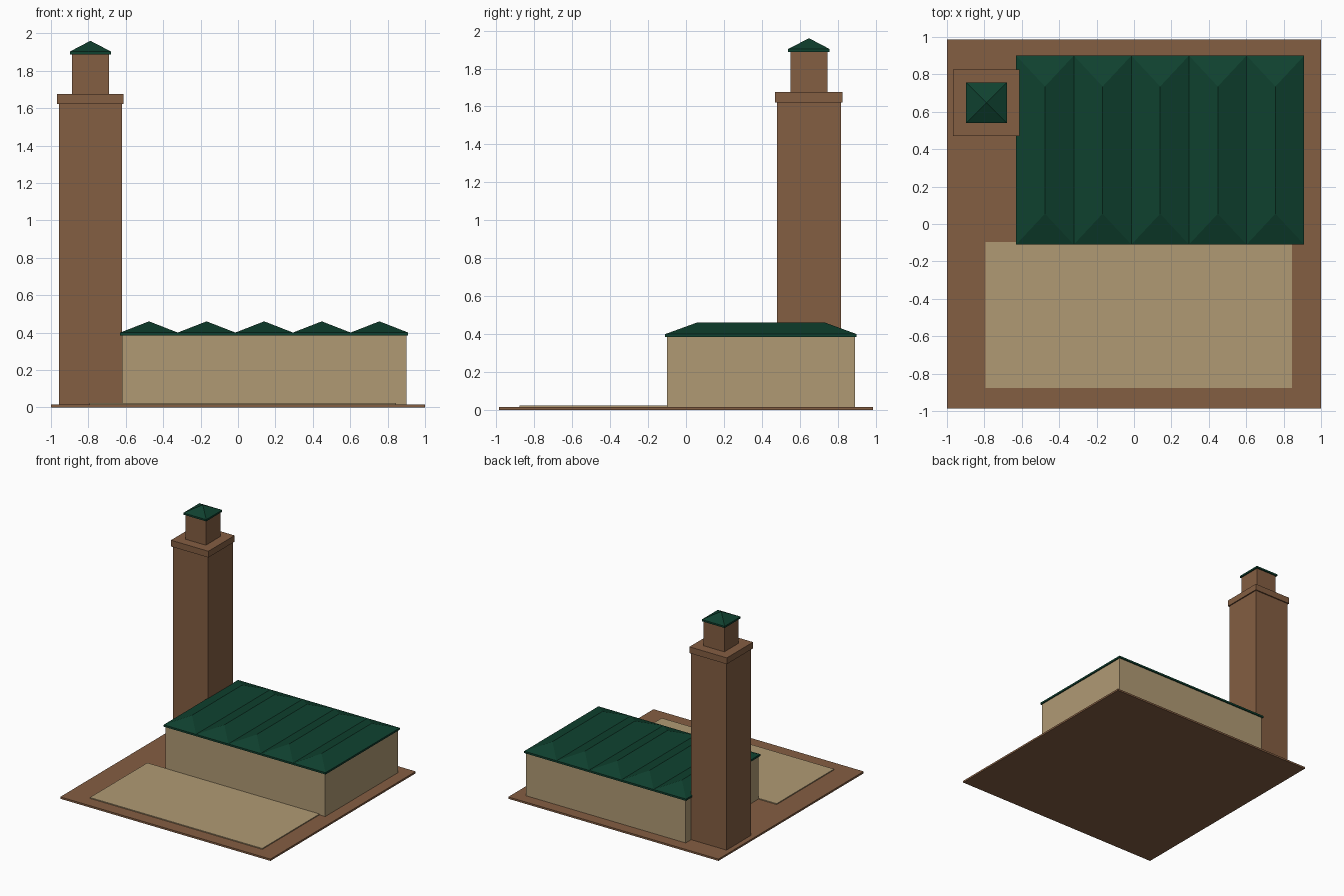
import bpy

if "Cube" in bpy.data.objects:
    bpy.data.objects.remove(bpy.data.objects["Cube"])


def linear(c):
    c /= 255
    return c / 12.92 if c <= 0.04045 else ((c + 0.055) / 1.055) ** 2.4


def material(name, rgb):
    m = bpy.data.materials.new(name)
    m.diffuse_color = (*[linear(c) for c in rgb], 1)
    m.use_nodes = True
    m.node_tree.nodes["Principled BSDF"].inputs["Base Color"].default_value = m.diffuse_color
    return m


BRICK = material("brick brown", (132, 94, 66))
SAND = material("sand stone", (176, 154, 116))
GREEN = material("dark green tile", (15, 65, 47))


def mesh_object(name, verts, faces, mat):
    me = bpy.data.meshes.new(name)
    me.from_pydata(verts, [], faces)
    me.materials.append(mat)
    ob = bpy.data.objects.new(name, me)
    bpy.context.collection.objects.link(ob)
    return ob


def rect(x0, x1, y0, y1, z):
    return [(x0, y0, z), (x1, y0, z), (x1, y1, z), (x0, y1, z)]


SIDES = [(i, (i + 1) % 4, (i + 1) % 4 + 4, i + 4) for i in range(4)]


def box(name, x0, x1, y0, y1, z0, z1, mat):
    verts = rect(x0, x1, y0, y1, z0) + rect(x0, x1, y0, y1, z1)
    return mesh_object(name, verts, [(3, 2, 1, 0), (4, 5, 6, 7)] + SIDES, mat)


def square_box(name, cx, cy, half, z0, z1, mat):
    return box(name, cx - half, cx + half, cy - half, cy + half, z0, z1, mat)


def hip_roof(name, x0, x1, y0, y1, z0, z1, inset, mat):
    """Hipped roof with its ridge running along y."""
    xm = (x0 + x1) / 2
    verts = rect(x0, x1, y0, y1, z0) + [(xm, y0 + inset, z1), (xm, y1 - inset, z1)]
    faces = [(3, 2, 1, 0), (0, 1, 4), (1, 2, 5, 4), (2, 3, 5), (3, 0, 4, 5)]
    return mesh_object(name, verts, faces, mat)


# Ground slab and paved courtyard
box("base_slab", -1, 1, -0.987, 0.987, 0, 0.016, BRICK)
box("courtyard", -0.795, 0.845, -0.877, -0.097, 0.016, 0.024, SAND)

# Prayer hall with a row of parallel hipped roofs
box("hall_walls", -0.62, 0.90, -0.10, 0.89, 0.016, 0.384, SAND)
RX0, RX1, RY0, RY1 = -0.63, 0.91, -0.11, 0.90
box("hall_eaves", RX0, RX1, RY0, RY1, 0.384, 0.40, GREEN)
bays = 5
width = (RX1 - RX0) / bays
for i in range(bays):
    hip_roof(f"hall_roof_{i + 1}", RX0 + i * width, RX0 + (i + 1) * width,
             RY0, RY1, 0.40, 0.46, 0.165, GREEN)

# Square tower: shaft, gallery, lantern
TX, TY = -0.789, 0.648
square_box("tower_shaft", TX, TY, 0.168, 0.016, 1.622, BRICK)
square_box("tower_gallery", TX, TY, 0.178, 1.622, 1.676, BRICK)
square_box("tower_lantern", TX, TY, 0.098, 1.676, 1.888, BRICK)

# Tower cap: thin eave and four-sided pyramid
h = 0.109
square_box("tower_eave", TX, TY, h, 1.888, 1.903, GREEN)
mesh_object("tower_roof", rect(TX - h, TX + h, TY - h, TY + h, 1.903) + [(TX, TY, 1.96)],
            [(3, 2, 1, 0)] + [(i, (i + 1) % 4, 4) for i in range(4)], GREEN)
